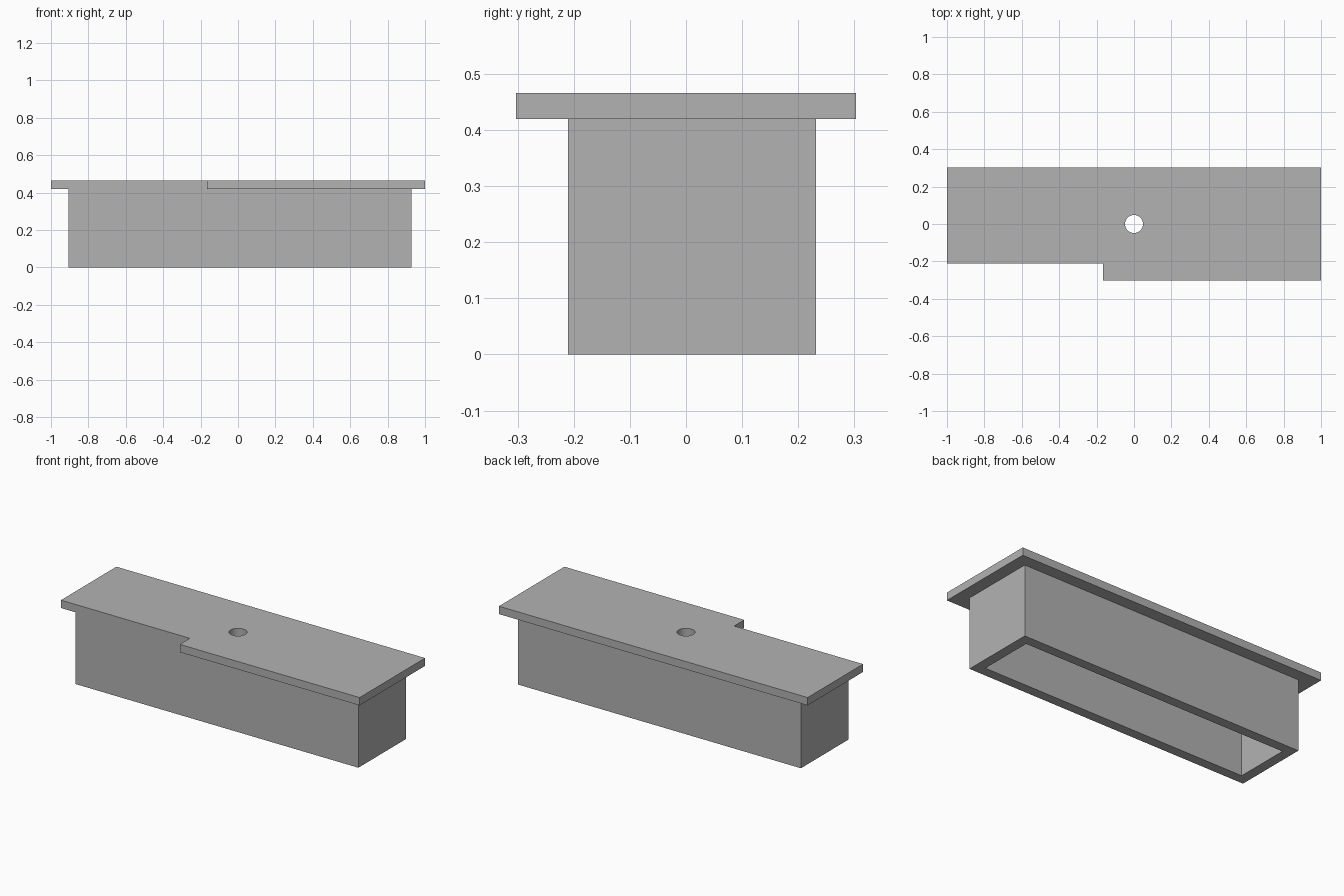
import bpy
import bmesh

cube = bpy.data.objects.get("Cube")
if cube:
    bpy.data.objects.remove(cube, do_unlink=True)

GREY = (0.448, 0.448, 0.448, 1.0)
grey = bpy.data.materials.new("plain_grey")
grey.use_nodes = True
grey.diffuse_color = GREY
grey.node_tree.nodes["Principled BSDF"].inputs["Base Color"].default_value = GREY

PLATE_BOTTOM, PLATE_TOP = 0.42, 0.466
WALL = 0.058
LEFT, RIGHT, FRONT, BACK = 0.927, -0.907, -0.21, 0.232


def prism(name, outline, bottom, top):
    """Extrude a flat outline upwards into a solid."""
    bm = bmesh.new()
    face = bm.faces.new([bm.verts.new((x, y, bottom)) for x, y in outline])
    result = bmesh.ops.extrude_face_region(bm, geom=[face])
    moved = [v for v in result["geom"] if isinstance(v, bmesh.types.BMVert)]
    bmesh.ops.translate(bm, verts=moved, vec=(0, 0, top - bottom))
    bmesh.ops.recalc_face_normals(bm, faces=bm.faces)
    mesh = bpy.data.meshes.new(name)
    bm.to_mesh(mesh)
    bm.free()
    mesh.materials.append(grey)
    obj = bpy.data.objects.new(name, mesh)
    bpy.context.collection.objects.link(obj)
    return obj


def rectangle(x0, x1, y0, y1):
    return [(x0, y0), (x1, y0), (x1, y1), (x0, y1)]


def combine(target, other, operation):
    """Apply a boolean and remove the helper object."""
    mod = target.modifiers.new(operation.lower(), "BOOLEAN")
    mod.object, mod.operation, mod.solver = other, operation, "EXACT"
    bpy.context.view_layer.objects.active = target
    bpy.ops.object.modifier_apply(modifier=mod.name)
    bpy.data.objects.remove(other, do_unlink=True)


# Top plate, with one front corner cut back flush to the box
housing = prism("box_with_top_plate",
                [(-1, FRONT), (-0.165, FRONT), (-0.165, -0.303),
                 (1, -0.303), (1, 0.303), (-1, 0.303)],
                PLATE_BOTTOM, PLATE_TOP)

# Box body below the plate
body = prism("box_body", rectangle(RIGHT, LEFT, FRONT, BACK), 0, PLATE_BOTTOM)
combine(housing, body, "UNION")

# Cavity, open at the bottom
cavity = prism("cavity_cutter",
               rectangle(RIGHT + WALL, LEFT - WALL, FRONT + WALL, BACK - WALL),
               -0.1, PLATE_BOTTOM)
combine(housing, cavity, "DIFFERENCE")

# Round hole through the plate
bpy.ops.mesh.primitive_cylinder_add(vertices=48, radius=0.048, depth=0.2,
                                    location=(0, 0, PLATE_TOP))
hole = bpy.context.object
hole.name = "hole_cutter"
hole.data.materials.append(grey)
combine(housing, hole, "DIFFERENCE")

# Smooth the hole wall, keep all other edges sharp
bpy.ops.object.select_all(action="DESELECT")
housing.select_set(True)
bpy.context.view_layer.objects.active = housing
bpy.ops.object.shade_smooth_by_angle()
